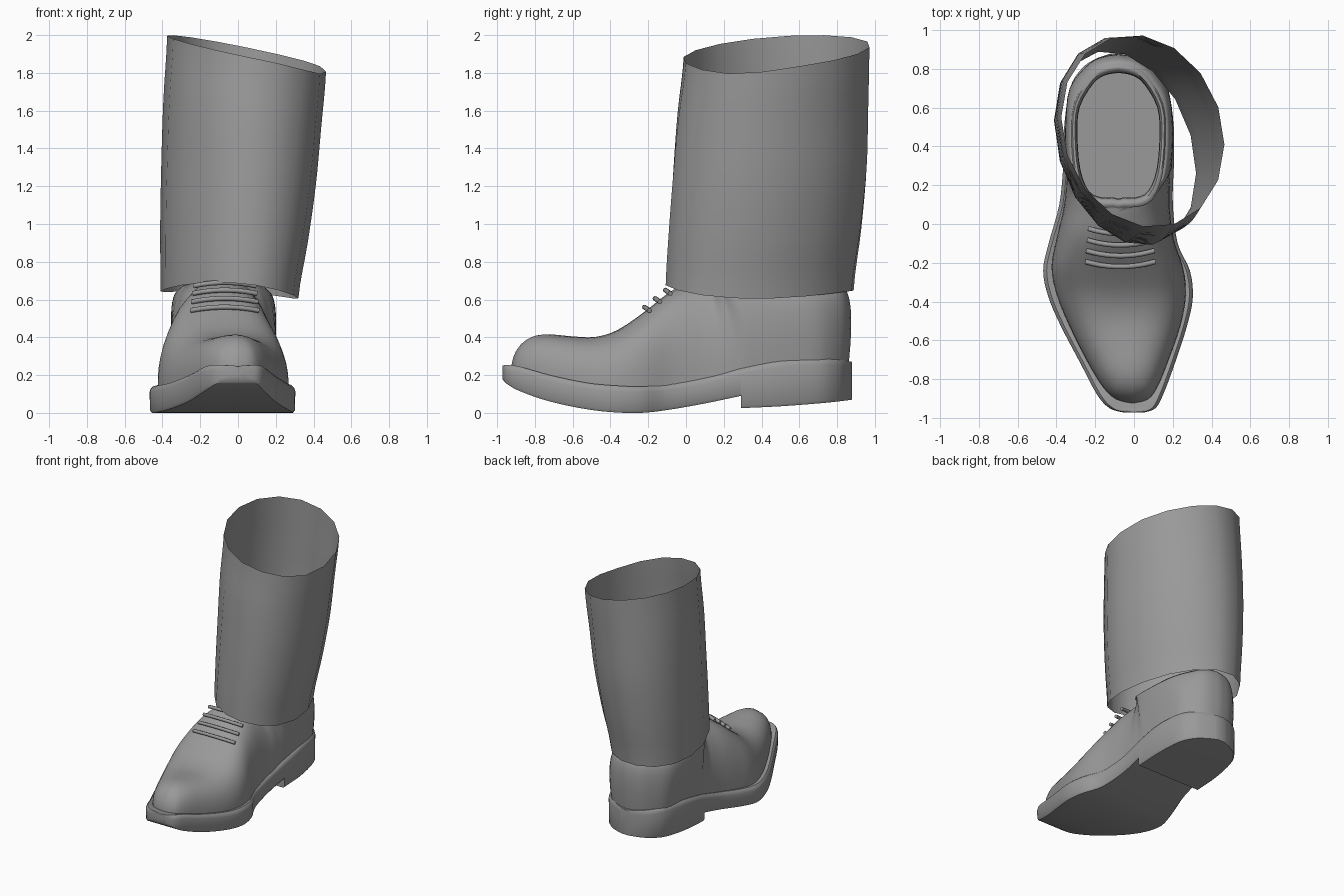
import bpy, bmesh, math
from mathutils import Vector

if "Cube" in bpy.data.objects:
    bpy.data.objects.remove(bpy.data.objects["Cube"])

grey = bpy.data.materials.new("dark_grey")
grey.diffuse_color = (.32, .32, .32, 1)
grey.use_nodes = True
grey.node_tree.nodes["Principled BSDF"].inputs["Base Color"].default_value = grey.diffuse_color


def finish(name, bm, angle=40):
    bmesh.ops.remove_doubles(bm, verts=bm.verts, dist=0.0008)
    bmesh.ops.recalc_face_normals(bm, faces=bm.faces)
    me = bpy.data.meshes.new(name)
    bm.to_mesh(me)
    bm.free()
    me.shade_smooth()
    me.set_sharp_from_angle(angle=math.radians(angle))
    me.materials.append(grey)
    ob = bpy.data.objects.new(name, me)
    bpy.context.collection.objects.link(ob)
    return ob


def loft(rows, closed_rows=False, closed_cols=False, cap_first=False, cap_last=False):
    """Bridge successive rows of points with quads."""
    bm = bmesh.new()
    g = [[bm.verts.new(p) for p in r] for r in rows]
    n, m = len(g), len(g[0])
    for i in range(n if closed_cols else n - 1):
        a, b = g[i], g[(i + 1) % n]
        for j in range(m if closed_rows else m - 1):
            k = (j + 1) % m
            bm.faces.new((a[j], a[k], b[k], b[j]))
    if cap_first:
        bm.faces.new(g[0][::-1])
    if cap_last:
        bm.faces.new(g[-1])
    return bm


def spline(rows, sub):
    """Catmull-Rom through table rows."""
    out = []
    for i in range(len(rows) - 1):
        p0, p1, p2 = rows[max(i - 1, 0)], rows[i], rows[i + 1]
        p3 = rows[min(i + 2, len(rows) - 1)]
        for s in range(sub):
            t = s / sub
            out.append([0.5 * (2 * b + (c - a) * t + (2 * a - 5 * b + 4 * c - d) * t * t
                               + (3 * b - a - 3 * c + d) * t ** 3)
                        for a, b, c, d in zip(p0, p1, p2, p3)])
    out.append(list(rows[-1]))
    return out


# Sole and heel: y, left x, right x, top z, bottom z
fore = [(-.972, -.05, .05, .25, .18), (-.95, -.125, .11, .253, .155), (-.88, -.19, .15, .245, .115),
        (-.72, -.275, .21, .20, .06), (-.53, -.375, .272, .16, .02), (-.38, -.44, .303, .145, .003),
        (-.24, -.468, .288, .14, 0), (-.1, -.44, .225, .15, .015), (.1, -.385, .20, .185, .05),
        (.29, -.365, .205, .235, .09)]
heel = [(.29, -.365, .205, .235, .025), (.5, -.36, .205, .275, .035), (.7, -.33, .175, .285, .05),
        (.8, -.27, .11, .282, .06), (.85, -.2, .03, .276, .066), (.878, -.12, -.04, .27, .07)]


def sole_section(r):
    y, l, rt, zt, zb = r
    zb = max(zb, 0)
    # Rounded welt: offsets inward and heights
    prof = [(.012, zb), (.002, zb + .014), (0, zt - .03), (.006, zt - .011),
            (.018, zt), (.034, zt), (.05, zt - .004)]
    prof = [(min(dx, (rt - l) * .45), z) for dx, z in prof]
    return [(rt - dx, y, z) for dx, z in prof] + [(l + dx, y, z) for dx, z in reversed(prof)]


sole_rows = spline(fore, 4) + spline(heel, 4)
finish("sole_and_heel", loft([sole_section(r) for r in sole_rows], closed_rows=True,
                             cap_first=True, cap_last=True), 36)


def sole_top(y):
    for a, b in zip(sole_rows, sole_rows[1:]):
        if a[0] <= y <= b[0] and b[0] > a[0]:
            return a[3] + (b[3] - a[3]) * (y - a[0]) / (b[0] - a[0])
    return .27


# Upper: base y, left x, right x; top centre x, half width, y, z
stations = [(-.925, -.01, -.01, -.01, 0, -.74, .415), (-.905, -.09, .07, -.015, 0, -.72, .415),
            (-.84, -.16, .12, -.02, 0, -.68, .413), (-.7, -.245, .178, -.03, 0, -.6, .405),
            (-.52, -.335, .24, -.05, 0, -.48, .402), (-.36, -.40, .268, -.06, 0, -.36, .44),
            (-.22, -.425, .252, -.07, 0, -.22, .535), (-.08, -.40, .205, -.075, 0, -.1, .63),
            (.07, -.365, .185, -.08, 0, -.0, .685), (.16, -.353, .184, -.08, 0, .08, .712),
            (.23, -.347, .185, -.08, .1, .088, .708), (.31, -.341, .186, -.08, .175, .125, .685),
            (.42, -.338, .186, -.08, .225, .25, .655),
            (.55, -.335, .183, -.08, .243, .45, .635), (.7, -.318, .16, -.08, .23, .62, .63),
            (.8, -.24, .085, -.08, .15, .76, .645), (.845, -.17, .01, -.08, .08, .81, .66),
            (.86, -.08, -.08, -.08, 0, .825, .665)]
SUB, M = 3, 12
st = spline(stations, SUB)


def upper_profile(s, side):
    yb, xl, xr, cx, hw, yt, zt = s
    base = Vector((xl if side < 0 else xr, yb, sole_top(yb) - .025))
    top = Vector((cx + side * max(hw, 0), yt, zt))
    out = (base - Vector((-.08, min(yb, .45), base.z))).normalized()
    bulge = .022 if yb > .3 else .006
    # The forefoot is boxier than a plain ellipse
    box = min(1, max(0, (yb + .93) / .12), max(0, (.2 - yb) / .2))
    pts = []
    for k in range(M + 1):
        u = k / M * math.pi / 2
        f = 1 - max(math.cos(u), 0) ** (.9 - .25 * box)
        p = base.lerp(top, f)
        p.z = base.z + (top.z - base.z) * math.sin(u) ** (1 - .1 * box)
        pts.append(p + out * bulge * math.sin(2 * u))
    return pts


loop = [upper_profile(s, -1) for s in st] + [upper_profile(s, 1) for s in st[-2:0:-1]]
finish("shoe_upper", loft(loop, closed_cols=True), 60)

# Collar rim, lining and footbed
cs = st[9 * SUB:]
collar = [upper_profile(s, -1)[-1] for s in cs] + [upper_profile(s, 1)[-1] for s in cs[-2:0:-1]]
mid = Vector((-.08, .47, 0))


def collar_ring(scale, dz, flat=None):
    return [Vector((mid.x + (p.x - mid.x) * scale, mid.y + (p.y - mid.y) * scale,
                    p.z + dz if flat is None else flat)) for p in collar]


finish("collar_lining", loft([collar_ring(1, 0), collar_ring(.97, .012), collar_ring(.92, .01),
                              collar_ring(.88, -.02), collar_ring(.87, -.15),
                              collar_ring(.88, 0, .30)],
                             closed_rows=True, cap_last=True), 60)

# Laces across the instep
for i, (y, z) in enumerate([(-.208, .56), (-.152, .606), (-.097, .65), (-.038, .69)]):
    hw = .18 - .005 * i
    cu = bpy.data.curves.new("lace", 'CURVE')
    cu.dimensions = '3D'
    cu.bevel_depth = .013
    cu.bevel_resolution = 2
    cu.use_fill_caps = True
    cu.materials.append(grey)
    sp = cu.splines.new('POLY')
    sp.points.add(12)
    for k in range(13):
        t = k / 6 - 1
        sp.points[k].co = (-.07 + hw * t, y - .012 + .026 * t * t, z - .018 * t * t, 1)
    bpy.context.collection.objects.link(bpy.data.objects.new("lace_%d" % (i + 1), cu))

# Trouser leg: open tube, slightly twisted; x min, x max, y min, y max per level
N = 16
levels = [(-.41, .32, -.112, .892), (-.412, .37, -.097, .935), (-.406, .412, -.077, .966),
          (-.395, .44, -.052, .972), (-.375, .466, -.017, .976)]


def leg_ring(t, box):
    x0, x1, y0, y1 = box
    ring = []
    for i in range(N):
        a = 2 * math.pi * i / N
        c, s = math.cos(a), math.sin(a - .26 + .12 * t)
        low = .668 - .018 * c - .0225 * math.sin(a) - .043 * c * c
        high = 1.91 - .083 * c + .025 * s - .025 * max(0, math.cos(a + .35)) ** 6
        ring.append(((x0 + x1) / 2 + (x1 - x0) / 2 * c, (y0 + y1) / 2 + (y1 - y0) / 2 * s,
                     low + (high - low) * t))
    return ring


rows = [leg_ring(i / 16, b) for i, b in enumerate(spline(levels, 4))]
finish("trouser_leg", loft(rows, closed_rows=True), 50)
